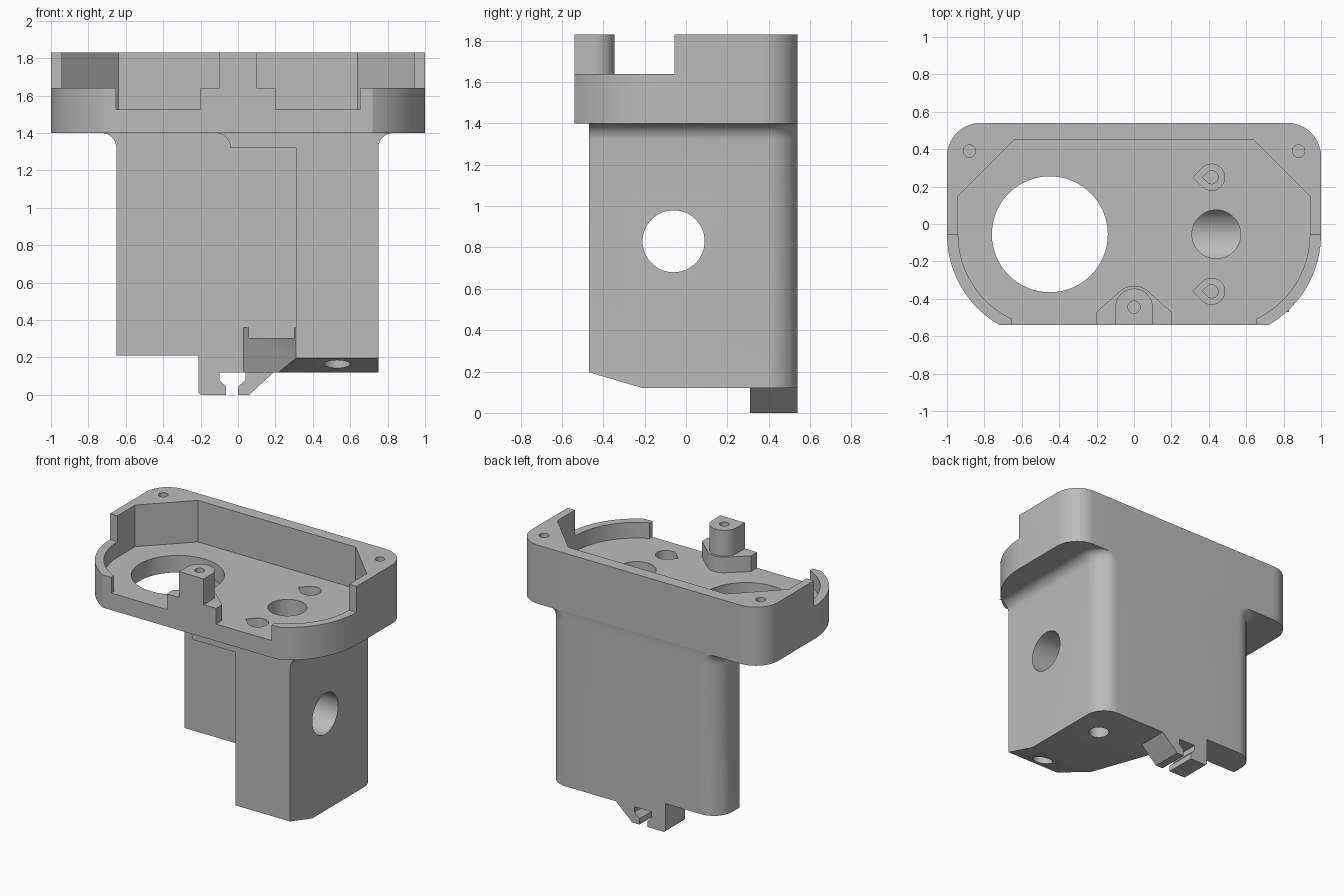
import bpy, bmesh
from math import sin, cos, pi, radians

cube = bpy.data.objects.get("Cube")
if cube:
    bpy.data.objects.remove(cube)

grey = bpy.data.materials.new("plain grey")
grey.use_nodes = True
COLOUR = (0.5, 0.5, 0.5, 1)
grey.diffuse_color = COLOUR
grey.node_tree.nodes["Principled BSDF"].inputs["Base Color"].default_value = COLOUR


def loft(name, rings):
    """Closed solid through a stack of matching point rings."""
    bm = bmesh.new()
    loops = [[bm.verts.new(p) for p in ring] for ring in rings]
    n = len(loops[0])
    for a, b in zip(loops, loops[1:]):
        for i in range(n):
            j = (i + 1) % n
            bm.faces.new((a[i], a[j], b[j], b[i]))
    bm.faces.new(loops[0])
    bm.faces.new(loops[-1])
    bmesh.ops.recalc_face_normals(bm, faces=bm.faces)
    mesh = bpy.data.meshes.new(name)
    bm.to_mesh(mesh)
    bm.free()
    mesh.materials.append(grey)
    obj = bpy.data.objects.new(name, mesh)
    bpy.context.collection.objects.link(obj)
    return obj


def prism(name, pts, lo, hi, axis="z"):
    """Extrude a flat outline along one axis."""
    place = {"z": lambda u, v, w: (u, v, w),
             "y": lambda u, v, w: (u, w, v),
             "x": lambda u, v, w: (w, u, v)}[axis]
    return loft(name, [[place(u, v, w) for u, v in pts] for w in (lo, hi)])


def arc(cx, cy, r, a0, a1, n=16):
    steps = [radians(a0 + (a1 - a0) * i / n) for i in range(n + 1)]
    return [(cx + r * cos(a), cy + r * sin(a)) for a in steps]


def rect(x0, x1, y0, y1):
    return [(x0, y0), (x1, y0), (x1, y1), (x0, y1)]


def hole(cx, cy, r, lo, hi, axis="z"):
    return prism("hole", arc(cx, cy, r, 0, 360, 64)[:-1], lo, hi, axis)


def teardrop(cx, cy, r, lo, hi):
    pts = arc(cx, cy, r, -135, 135, 32) + [(cx - r * 1.41, cy)]
    return prism("teardrop", pts, lo, hi)


def mirrored(half):
    """Right half outline, front to back, completed on the left."""
    return half + [(-x, y) for x, y in reversed(half)]


def cut(obj, cutters):
    """Subtract the cutters, then discard them."""
    for c in cutters:
        c.hide_render = True
        mod = obj.modifiers.new("cut", "BOOLEAN")
        mod.operation, mod.solver, mod.object = "DIFFERENCE", "EXACT", c
    bpy.context.view_layer.update()
    deps = bpy.context.evaluated_depsgraph_get()
    mesh = bpy.data.meshes.new_from_object(obj.evaluated_get(deps))
    obj.modifiers.clear()
    obj.data = mesh
    for c in cutters:
        bpy.data.objects.remove(c)


FLOOR, RIM, TOP, UNDER = 1.525, 1.64, 1.83, 1.40
BACK, FRONT, WALL = 0.54, -0.47, 0.31
PIVOT = (0.44, -0.055)
SCREWS = (0.25, -0.36)


def shaft_cutters():
    """Vertical holes shared by the tray floor and the body."""
    out = [hole(*PIVOT, 0.13, 0.83, 2)]
    for y in SCREWS:
        out += [teardrop(0.415, y, 0.07, 1.45, 2), teardrop(0.415, y, 0.035, 1.2, 1.5)]
    return out


# Tray with pocket, open front and low front rim
outer = mirrored([(0.72, -BACK)] + arc(*PIVOT, 0.56, -59, 0, 24)
                 + arc(0.82, 0.36, 0.18, 0, 90))
inner = mirrored([(0.65, -0.7)] + arc(*PIVOT, 0.5, -65, 0, 24)
                 + [(0.94, 0.15), (0.64, 0.45)])
tray = prism("tray", outer, UNDER, TOP)
cut(tray, [prism("pocket", inner, FLOOR, 2),
           prism("front_cut", rect(-2, 2, -2, -0.055), RIM, 2),
           hole(-0.45, -0.055, 0.31, 1, 2),
           hole(0.88, 0.39, 0.033, 1.55, 2),
           hole(-0.88, 0.39, 0.033, 1.55, 2)] + shaft_cutters())

# Screw post on its gusseted base at the front
base = prism("post_base", mirrored([(0.2, -BACK), (0.2, -0.47)]
             + arc(0, -0.445, 0.115, 53, 90, 8)), FLOOR - 0.01, RIM)
post = prism("post", [(-0.1, -BACK), (0.1, -BACK)] + arc(0, -0.445, 0.1, 0, 180),
             RIM - 0.01, TOP)
cut(base, [hole(0, -0.445, 0.033, 1.55, 2)])
cut(post, [hole(0, -0.445, 0.033, 1.55, 2)])


# Body with rounded back corners, flaring into the tray
def body_ring(z, d):
    x0, x1, r = -0.65 - d, 0.75 + d, 0.15
    pts = ([(x0, FRONT), (x1, FRONT)] + arc(x1 - r, BACK - r, r, 0, 90)
           + arc(x0 + r, BACK - r, r, 90, 180))
    return [(x, y, z) for x, y in pts]


FILLET = 0.08
flare = [(FILLET * sin(i * pi / 16), FILLET * (1 - cos(i * pi / 16))) for i in range(9)]
body = loft("body", [body_ring(0.12, 0)]
            + [body_ring(UNDER - FILLET + h, d) for h, d in flare])
bay = ([(-2, -1), (0.31, -1), (0.31, UNDER - FILLET)]
       + [(-0.04 - d, UNDER - FILLET + h) for h, d in flare]
       + [(-0.12, 1.6), (-2, 1.6)])
chamfer = [(-0.21, 0.12), (-0.21, 0), (-0.7, 0), (-0.7, 0.265)]
cut(body, [prism("bay", bay, -1, WALL, "y"),
           prism("wall_foot", rect(-2, -0.21, -1, 0.21), -1, 1, "y"),
           prism("chamfer", chamfer, -1, 1, "x"),
           hole(-0.06, 0.83, 0.15, 0, 1, "x")]
    + [hole(0.53, y, 0.07, 0, 0.4) for y in SCREWS] + shaft_cutters())

# Slanted gusset at the foot of the bay
gusset = prism("gusset", [(0.31, FRONT), (0.31, WALL), (0.03, WALL)], 0.12, 0.36)
cut(gusset, [prism("chamfer", chamfer, -1, 1, "x"),
             prism("notch", rect(0.06, 0.3, -1, 0.305), 0.305, 1)])

# Cable clip under the back wall
clip_left = [(-0.21, 0.22), (-0.21, 0.01), (-0.2, 0), (-0.064, 0), (-0.064, 0.043),
             (-0.1, 0.08), (-0.1, 0.12), (-0.1, 0.22)]
clip_right = [(0, 0), (0.06, 0), (0.19, 0.12), (0.04, 0.12), (0.04, 0.08), (0, 0.043)]
clips = [prism("clip_left", clip_left, WALL, BACK, "y"),
         prism("clip_right", clip_right, WALL, BACK, "y")]

bpy.ops.object.select_all(action="DESELECT")
for obj in [tray, base, post, body, gusset] + clips:
    obj.select_set(True)
bpy.context.view_layer.objects.active = body
bpy.ops.object.shade_smooth_by_angle(angle=radians(30))
